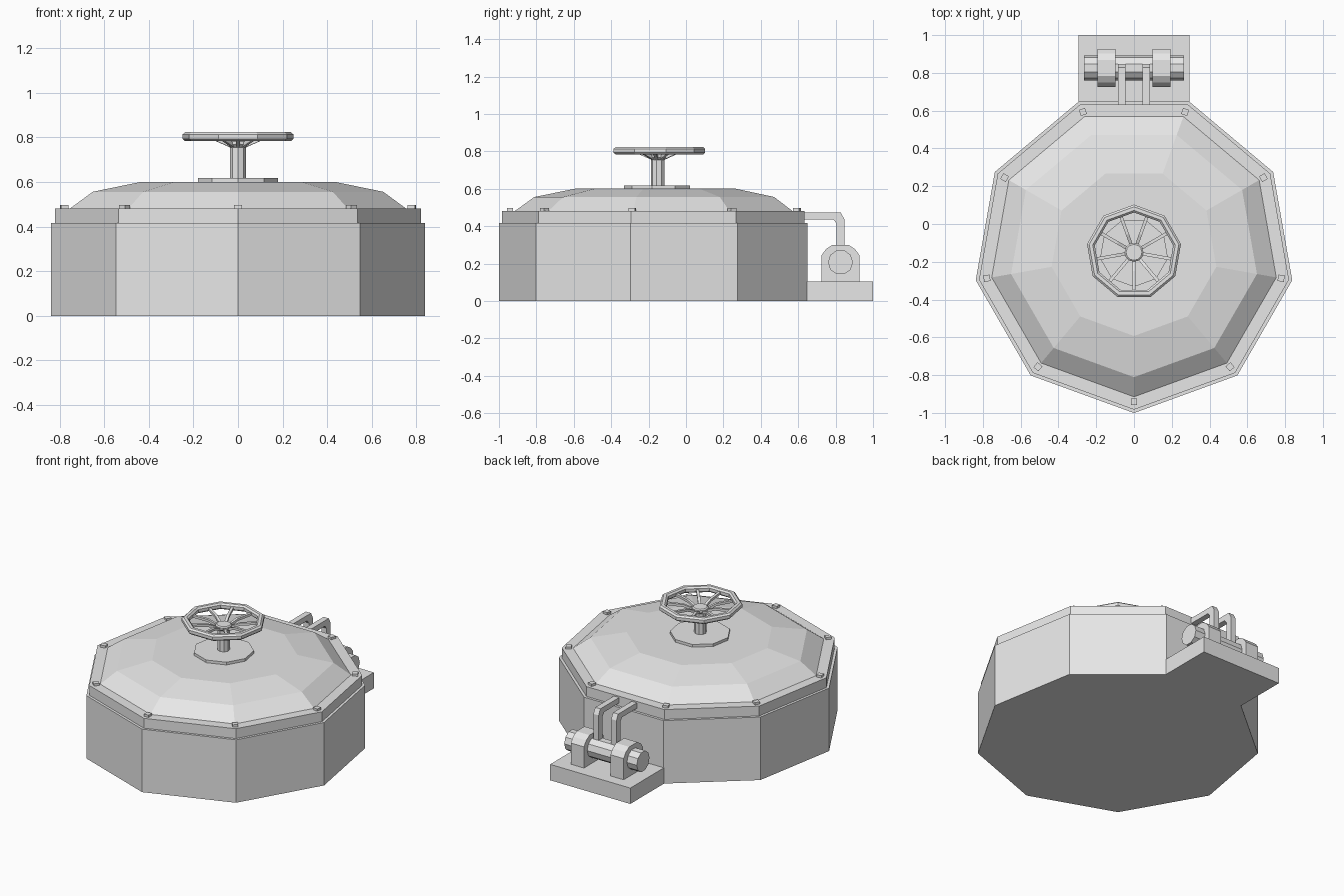
import bpy, bmesh, math
from mathutils import Matrix

if "Cube" in bpy.data.objects:
    bpy.data.objects.remove(bpy.data.objects["Cube"], do_unlink=True)

SIDES = 9
CENTRE_Y = -0.15
STEP = 2 * math.pi / SIDES
FRONT = -math.pi / 2

grey = bpy.data.materials.new("light grey metal")
grey.use_nodes = True
grey.diffuse_color = (0.8, 0.8, 0.8, 1)
grey.node_tree.nodes["Principled BSDF"].inputs["Base Color"].default_value = (0.8, 0.8, 0.8, 1)


def finish(name, bm):
    """Turn a bmesh into a flat shaded object."""
    bmesh.ops.recalc_face_normals(bm, faces=bm.faces)
    mesh = bpy.data.meshes.new(name)
    bm.to_mesh(mesh)
    bm.free()
    mesh.materials.append(grey)
    obj = bpy.data.objects.new(name, mesh)
    bpy.context.collection.objects.link(obj)
    return obj


def turned(name, profile, start=FRONT, closed=False, sides=SIDES):
    """Turn a (radius, z) profile about the upright axis of the hatch."""
    bm = bmesh.new()
    rings = []
    for r, z in profile:
        angles = [start + 2 * math.pi * k / sides for k in range(sides)]
        rings.append([bm.verts.new((r * math.cos(a), CENTRE_Y + r * math.sin(a), z))
                      for a in angles])
    pairs = list(zip(rings, rings[1:]))
    if closed:
        pairs.append((rings[-1], rings[0]))
    else:
        bm.faces.new(rings[0])
        bm.faces.new(rings[-1])
    for lo, hi in pairs:
        for k in range(sides):
            n = (k + 1) % sides
            bm.faces.new((lo[k], lo[n], hi[n], hi[k]))
    return finish(name, bm)


def slab(bm, profile, x, width):
    """Extrude a (y, z) outline along x; returns the new vertices."""
    ends = [[bm.verts.new((x + s * width / 2, y, z)) for y, z in profile] for s in (-1, 1)]
    for end in ends:
        bm.faces.new(end)
    count = len(profile)
    for k in range(count):
        n = (k + 1) % count
        bm.faces.new((ends[0][k], ends[0][n], ends[1][n], ends[1][k]))
    return ends[0] + ends[1]


def place(bm, verts, angle):
    """Swing vertices built along +y to the given direction around the hatch."""
    m = Matrix.Translation((0, CENTRE_Y, 0)) @ Matrix.Rotation(angle - math.pi / 2, 4, 'Z')
    bmesh.ops.transform(bm, matrix=m, verts=verts)


# Body, lid flange and faceted dome
turned("hatch_body", [(0.8507, 0), (0.8507, 0.416)])
turned("lid_flange", [(0.833, 0.416), (0.833, 0.481)])
turned("lid_dome", [(0.765, 0.481), (0.661, 0.556), (0.443, 0.6)])

# Square bolts, one on each flange corner
bm = bmesh.new()
for k in range(SIDES):
    outline = [(0.774, 0.478), (0.808, 0.478), (0.808, 0.496), (0.774, 0.496)]
    place(bm, slab(bm, outline, 0, 0.034), FRONT + k * STEP)
finish("flange_bolts", bm)

# Handwheel: foot, shaft, hub and rim
turned("wheel_foot", [(0.1825, 0.598), (0.1825, 0.618)])
turned("wheel_shaft", [(0.037, 0.615), (0.037, 0.765)])
turned("wheel_hub", [(0.037, 0.755), (0.05, 0.768), (0.05, 0.782), (0.042, 0.788)], sides=12)
turned("wheel_rim", [(0.241, 0.783), (0.2525, 0.793), (0.2525, 0.813), (0.241, 0.823),
                     (0.222, 0.823), (0.211, 0.813), (0.211, 0.793), (0.222, 0.783)],
       start=-FRONT, closed=True)

# Bent spokes running to the middle of each rim side
bm = bmesh.new()
for k in range(SIDES):
    outline = [(0.03, 0.753), (0.1, 0.783), (0.212, 0.793),
               (0.212, 0.809), (0.1, 0.799), (0.03, 0.772)]
    place(bm, slab(bm, outline, 0, 0.017), FRONT + k * STEP)
finish("wheel_spokes", bm)

# Hinge base plate
bm = bmesh.new()
slab(bm, [(0.62, 0), (1.0, 0), (1.0, 0.105), (0.62, 0.105)], 0, 0.586)
finish("hinge_plate", bm)

# Hinge bearing blocks with rounded tops
PIN_Y, PIN_Z = 0.826, 0.207
bm = bmesh.new()
outline = [(0.725, 0.1), (0.927, 0.1), (0.927, 0.245), (0.903, 0.278), (0.868, 0.3),
           (0.784, 0.3), (0.749, 0.278), (0.725, 0.245)]
for side in (-1, 1):
    slab(bm, outline, side * 0.145, 0.096)
finish("hinge_blocks", bm)

# Hinge pin
bm = bmesh.new()
circle = [(PIN_Y + 0.067 * math.cos(2 * math.pi * k / 10),
           PIN_Z + 0.067 * math.sin(2 * math.pi * k / 10)) for k in range(10)]
slab(bm, circle, 0, 0.53)
finish("hinge_pin", bm)

# Pair of bent arms joining the lid to the pin
bm = bmesh.new()
arm = [(0.6, 0.436), (0.787, 0.436), (0.805, 0.415), (0.805, 0.23),
       (0.847, 0.23), (0.847, 0.436), (0.828, 0.472), (0.6, 0.472)]
for side in (-1, 1):
    slab(bm, arm, side * 0.065, 0.038)
finish("hinge_arms", bm)
